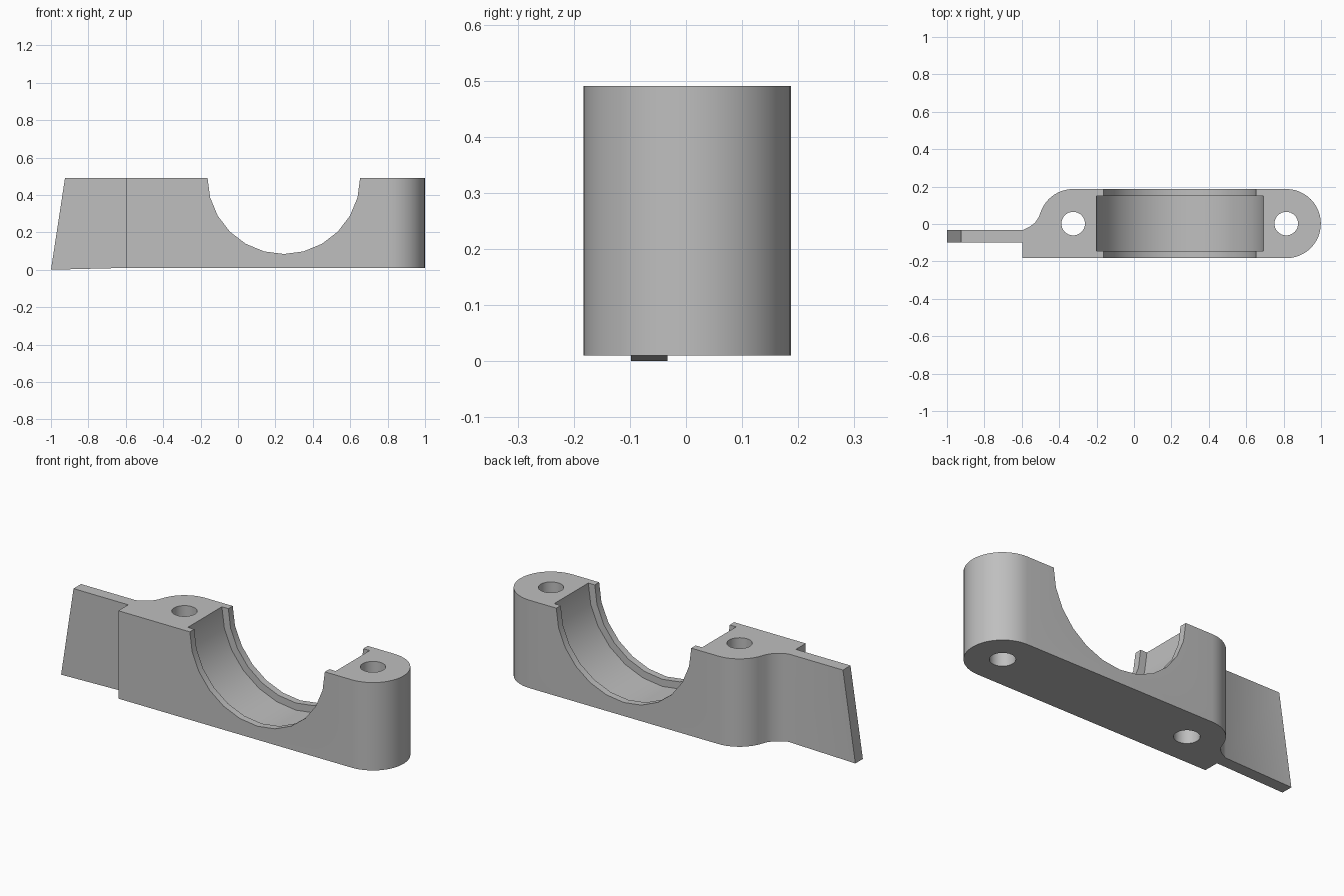
import bpy, bmesh
from math import cos, sin, pi, radians
from mathutils import Matrix, Vector

if "Cube" in bpy.data.objects:
    bpy.data.objects.remove(bpy.data.objects["Cube"], do_unlink=True)

TOP, BOTTOM = 0.49, 0.01
MID_Y, END_R = 0.002, 0.185
LEFT_X, RIGHT_X = -0.325, 0.814      # bolt hole centres
STEP_X, TIP_X = -0.595, -1.0         # tab root and tip
BORE_X = 0.245

grey = bpy.data.materials.new("plain grey")
grey.use_nodes = True
colour = (0.52, 0.52, 0.52, 1)
grey.diffuse_color = colour
grey.node_tree.nodes["Principled BSDF"].inputs["Base Color"].default_value = colour


def make_object(name, bm):
    mesh = bpy.data.meshes.new(name)
    bmesh.ops.recalc_face_normals(bm, faces=bm.faces)
    bm.to_mesh(mesh)
    bm.free()
    mesh.materials.append(grey)
    obj = bpy.data.objects.new(name, mesh)
    bpy.context.collection.objects.link(obj)
    return obj


def cylinder(name, radius, depth, centre, segments, along_y=False):
    bm = bmesh.new()
    turn = Matrix.Rotation(pi / 2 if along_y else 0, 4, "X")
    bmesh.ops.create_cone(bm, cap_ends=True, segments=segments, radius1=radius,
                          radius2=radius, depth=depth,
                          matrix=Matrix.Translation(centre) @ turn)
    obj = make_object(name, bm)
    obj.hide_render = True
    return obj


def arc(cx, start, end, steps):
    angles = [radians(start + (end - start) * i / steps) for i in range(steps + 1)]
    return [(cx + END_R * cos(a), MID_Y + END_R * sin(a)) for a in angles]


# Plan outline: square front corner, round right end, round left shoulder, thin tab
outline = [(STEP_X, MID_Y - END_R)]
outline += arc(RIGHT_X, -90, 90, 24)
outline += arc(LEFT_X, 90, 155, 10)
outline += [(-0.51, 0.035), (-0.53, 0.006), (-0.56, -0.016)]
outline += [(STEP_X, -0.033), (TIP_X, -0.033), (TIP_X, -0.098), (STEP_X, -0.098)]

bm = bmesh.new()
base = bm.faces.new([bm.verts.new((x, y, BOTTOM)) for x, y in outline])
extruded = bmesh.ops.extrude_face_region(bm, geom=[base], use_keep_orig=True)
top_verts = [g for g in extruded["geom"] if isinstance(g, bmesh.types.BMVert)]
bmesh.ops.translate(bm, verts=top_verts, vec=(0, 0, TOP - BOTTOM))

# Split the tab underside from the body, then slant the tab tip
bm.verts.ensure_lookup_table()
root = [v for v in bm.verts if v.co.z < 0.1 and abs(v.co.x - STEP_X) < 1e-4
        and -0.1 < v.co.y < 0]
bmesh.ops.connect_verts(bm, verts=root)
for v in bm.verts:
    if abs(v.co.x - TIP_X) < 1e-4:
        if v.co.z > 0.1:
            v.co.x = -0.925
        else:
            v.co.z = 0
body = make_object("bearing_bracket", bm)

# Bore, wider groove between the two lips, and the bolt holes
cutters = [
    cylinder("bore_cutter", 0.408, 1, (BORE_X, 0, TOP + 0.002), 24, True),
    cylinder("groove_cutter", 0.447, 0.294, (BORE_X, MID_Y, TOP + 0.002), 24, True),
]
for side, x in (("left", RIGHT_X), ("right", LEFT_X)):
    cutters.append(cylinder(side + "_hole_cutter", 0.063, 2, (x, MID_Y, 0.25), 32))

bpy.context.view_layer.objects.active = body
body.select_set(True)
for cutter in cutters:
    mod = body.modifiers.new(cutter.name, "BOOLEAN")
    mod.operation = "DIFFERENCE"
    mod.solver = "EXACT"
    mod.object = cutter
    bpy.ops.object.modifier_apply(modifier=mod.name)
    bpy.data.objects.remove(cutter, do_unlink=True)

bpy.ops.object.shade_smooth_by_angle(angle=radians(30))
